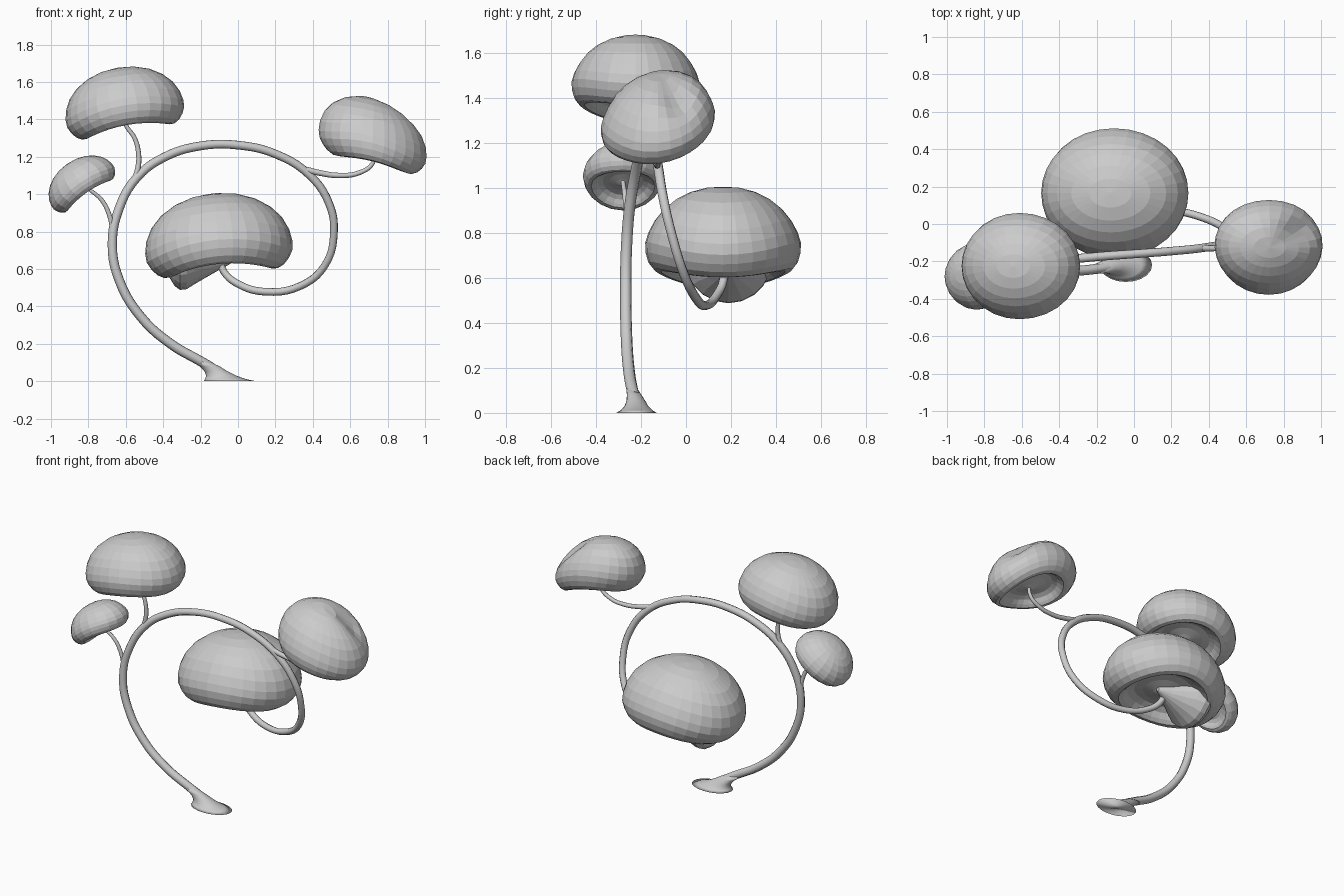
import bpy, bmesh
from math import sin, cos, pi, radians, exp
from mathutils import Vector

cube = bpy.data.objects.get("Cube")
if cube:
    bpy.data.objects.remove(cube, do_unlink=True)

grey = bpy.data.materials.new("plain_grey")
grey.use_nodes = True
GREY = (0.6, 0.6, 0.6, 1)
grey.diffuse_color = GREY
grey.node_tree.nodes["Principled BSDF"].inputs["Base Color"].default_value = GREY


def add_object(name, data):
    ob = bpy.data.objects.new(name, data)
    bpy.context.collection.objects.link(ob)
    data.materials.append(grey)
    return ob


def loft(name, rings, place, sides, smooth=False):
    """Skin closed rings; place(ring, angle) gives a point."""
    bm = bmesh.new()
    loops = [[bm.verts.new(place(r, 2 * pi * i / sides)) for i in range(sides)] for r in rings]
    for a, b in zip(loops, loops[1:]):
        for i in range(sides):
            j = (i + 1) % sides
            bm.faces.new((a[i], a[j], b[j], b[i]))
    bm.faces.new(loops[0])
    bm.faces.new(loops[-1])
    bmesh.ops.recalc_face_normals(bm, faces=bm.faces)
    mesh = bpy.data.meshes.new(name)
    bm.to_mesh(mesh)
    bm.free()
    if smooth:
        mesh.shade_smooth()
    return add_object(name, mesh)


# Cap: a rounded dome with a fat rim and coned underside, bent over sideways
CAP = [(.02, 1.08), (.22, 1.065), (.42, 1.01), (.6, .92), (.75, .8), (.87, .65), (.95, .5),
       (.99, .37), (.985, .24), (.95, .12), (.88, .03), (.79, 0), (.71, .04), (.62, .11),
       (.5, .15), (.35, .13), (.18, .08), (.02, .02)]


def cap(name, origin, radius, tilt, height=1, bend=.45, shear=0, dent=0, roll=0, sides=28):
    t = radians(tilt)

    def place(ring, angle):
        x, y, z = ring[0] * cos(angle), ring[0] * sin(angle), ring[1] * height
        # hollow pressed into the top
        if z > .3:
            z -= dent * exp(-((x - .45) ** 2 + (y - .35) ** 2) / .08)
        z += roll * y
        x, z = (1 / bend + z) * sin(bend * x), (1 / bend + z) * cos(bend * x) - 1 / bend
        x += shear * z
        x, z = x * cos(t) - z * sin(t), x * sin(t) + z * cos(t)
        return Vector(origin) + radius * Vector((x, y, z))

    return loft(name, CAP, place, sides)


cap("large_cap", (-.095, .165, .628), .35, 5, sides=32)
cap("upper_right_cap", (-.593, -.225, 1.37), .287, 10, bend=.4)
cap("upper_left_cap", (.718, -.125, 1.205), .256, -14, 1.08, .5, -.22, .22, .14)
cap("small_cap", (-.808, -.28, 1.01), .18, 35, .95, .38, sides=20)

# Flared core under the large cap: x, z, radius
CORE = [(-.03, .645, .012), (-.1, .655, .06), (-.17, .67, .115), (-.23, .685, .165),
        (-.275, .685, .193), (-.31, .68, .192), (-.34, .68, .17), (-.37, .68, .12)]
loft("large_cap_core", CORE,
     lambda r, a: (r[0], .19 + r[2] * cos(a), r[1] + r[2] * sin(a)), 20)

# Spread foot running up into the stem: x, y, z, half width, half depth
FOOT = [(-.043, -.22, 0, .14, .09), (-.068, -.22, .012, .108, .07),
        (-.09, -.221, .03, .08, .053), (-.118, -.223, .053, .062, .042),
        (-.15, -.23, .078, .054, .033), (-.2, -.24, .107, .045, .025)]
loft("foot", FOOT,
     lambda r, a: (r[0] + r[3] * cos(a), r[1] + r[4] * sin(a), r[2]), 20, True)


# Stems: smooth tubes through points, tapering to the end
def stem(name, points, start, end):
    curve = bpy.data.curves.new(name, "CURVE")
    curve.dimensions = "3D"
    curve.bevel_depth = 1
    curve.bevel_resolution = 2
    curve.resolution_u = 5
    curve.use_fill_caps = True
    spline = curve.splines.new("BEZIER")
    spline.bezier_points.add(len(points) - 1)
    for i, (bp, co) in enumerate(zip(spline.bezier_points, points)):
        bp.co = co
        bp.handle_left_type = bp.handle_right_type = "AUTO"
        bp.radius = start + (end - start) * i / (len(points) - 1)
    ob = add_object(name, curve)
    bpy.ops.object.select_all(action="DESELECT")
    ob.select_set(True)
    bpy.context.view_layer.objects.active = ob
    bpy.ops.object.convert(target="MESH")
    bpy.ops.object.shade_smooth_by_angle(angle=radians(50))


stem("main_stem", [(-.14, -.23, .072), (-.2, -.24, .107), (-.36, -.255, .2), (-.52, -.265, .345),
                   (-.635, -.268, .54), (-.672, -.265, .73), (-.637, -.25, .92), (-.54, -.22, 1.09),
                   (-.39, -.195, 1.2), (-.2, -.175, 1.258), (0, -.16, 1.262), (.2, -.145, 1.215),
                   (.385, -.125, 1.1), (.487, -.1, .95), (.513, -.065, .8), (.465, -.01, .62),
                   (.335, .045, .51), (.15, .09, .478), (0, .135, .52), (-.075, .165, .585),
                   (-.1, .17, .66)], .027, .019)
stem("upper_right_stem", [(-.56, -.225, 1.06), (-.535, -.22, 1.14), (-.532, -.22, 1.22),
                          (-.553, -.222, 1.3), (-.6, -.225, 1.37), (-.62, -.225, 1.45)], .016, .01)
stem("small_stem", [(-.668, -.26, .79), (-.685, -.265, .88), (-.73, -.272, .97),
                    (-.8, -.28, 1.03), (-.84, -.28, 1.07)], .015, .008)
stem("upper_left_stem", [(.365, -.13, 1.13), (.43, -.13, 1.115), (.54, -.128, 1.1),
                         (.65, -.125, 1.115), (.72, -.125, 1.165), (.735, -.125, 1.27)], .017, .01)
